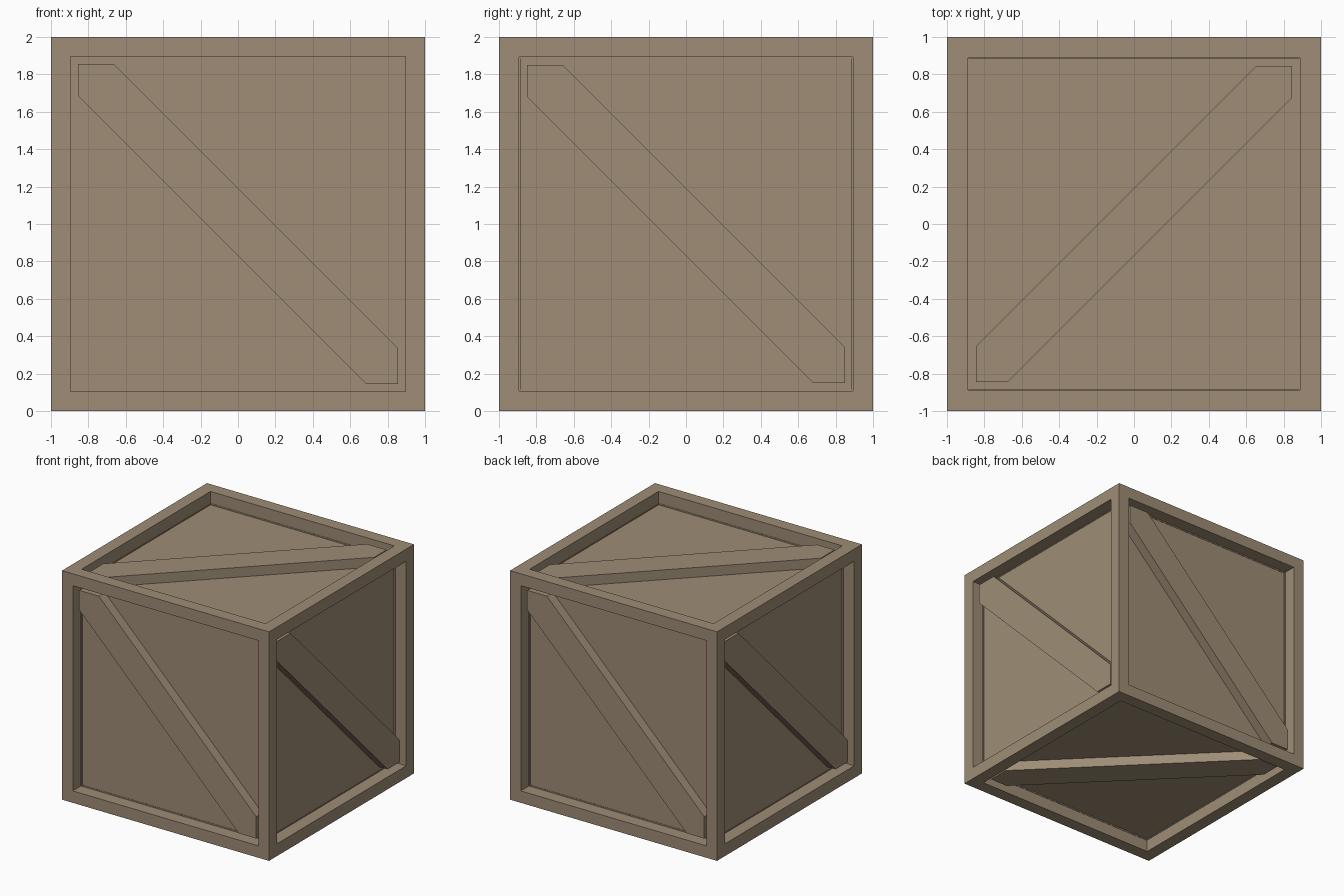
import bpy, bmesh
from mathutils import Vector, Matrix

if "Cube" in bpy.data.objects:
    bpy.data.objects.remove(bpy.data.objects["Cube"])

DEPTH = 0.115      # panel recess
BRACE_GAP = 0.03   # brace sits just below the frame face
LO, HI = -0.17, 0.19   # brace edges, measured as u + v on each face
OPEN = (0.848, 0.853, 0.842)   # half opening on x, y and z facing sides

wood = bpy.data.materials.new("weathered_wood")
wood.diffuse_color = (0.342, 0.266, 0.181, 1)
wood.use_nodes = True
wood.node_tree.nodes["Principled BSDF"].inputs["Base Color"].default_value = wood.diffuse_color


def finish(bm, name):
    bmesh.ops.recalc_face_normals(bm, faces=bm.faces)
    me = bpy.data.meshes.new(name)
    bm.to_mesh(me)
    bm.free()
    me.materials.append(wood)
    ob = bpy.data.objects.new(name, me)
    bpy.context.collection.objects.link(ob)
    ob.location.z = 1
    return ob


# Crate body: cube whose six faces are inset into a frame and sunk as panels
bm = bmesh.new()
bmesh.ops.create_cube(bm, size=2)
bm.normal_update()
for f in list(bm.faces):
    n = f.normal.copy()
    axis = max(range(3), key=lambda i: abs(n[i]))
    bmesh.ops.inset_individual(bm, faces=[f], thickness=1 - OPEN[axis])
    panel = bmesh.ops.extrude_discrete_faces(bm, faces=[f])["faces"][0]
    bmesh.ops.translate(bm, verts=panel.verts, vec=-n * DEPTH)
finish(bm, "crate_frame_and_panels")


# Diagonal brace: strip from upper left to lower right, clipped by the opening
def brace(name, u, v):
    u, v = Vector(u), Vector(v)
    w = u.cross(v)
    a = OPEN[max(range(3), key=lambda i: abs(w[i]))] + 0.002
    outline = [(-a, a), (-a, LO + a), (a + LO, -a),
               (a, -a), (a, HI - a), (HI - a, a)]
    bm = bmesh.new()
    back = 1 - DEPTH - 0.005
    face = bm.faces.new([bm.verts.new(u * p + v * q + w * back) for p, q in outline])
    ext = bmesh.ops.extrude_face_region(bm, geom=[face])["geom"]
    bmesh.ops.translate(bm, verts=[g for g in ext if isinstance(g, bmesh.types.BMVert)],
                        vec=w * (1 - BRACE_GAP - back))
    finish(bm, name)


brace("front_brace", (1, 0, 0), (0, 0, 1))
brace("right_brace", (0, 1, 0), (0, 0, 1))
brace("back_brace", (-1, 0, 0), (0, 0, 1))
brace("left_brace", (0, -1, 0), (0, 0, 1))
brace("top_brace", (0, 1, 0), (-1, 0, 0))
brace("bottom_brace", (0, 1, 0), (1, 0, 0))
